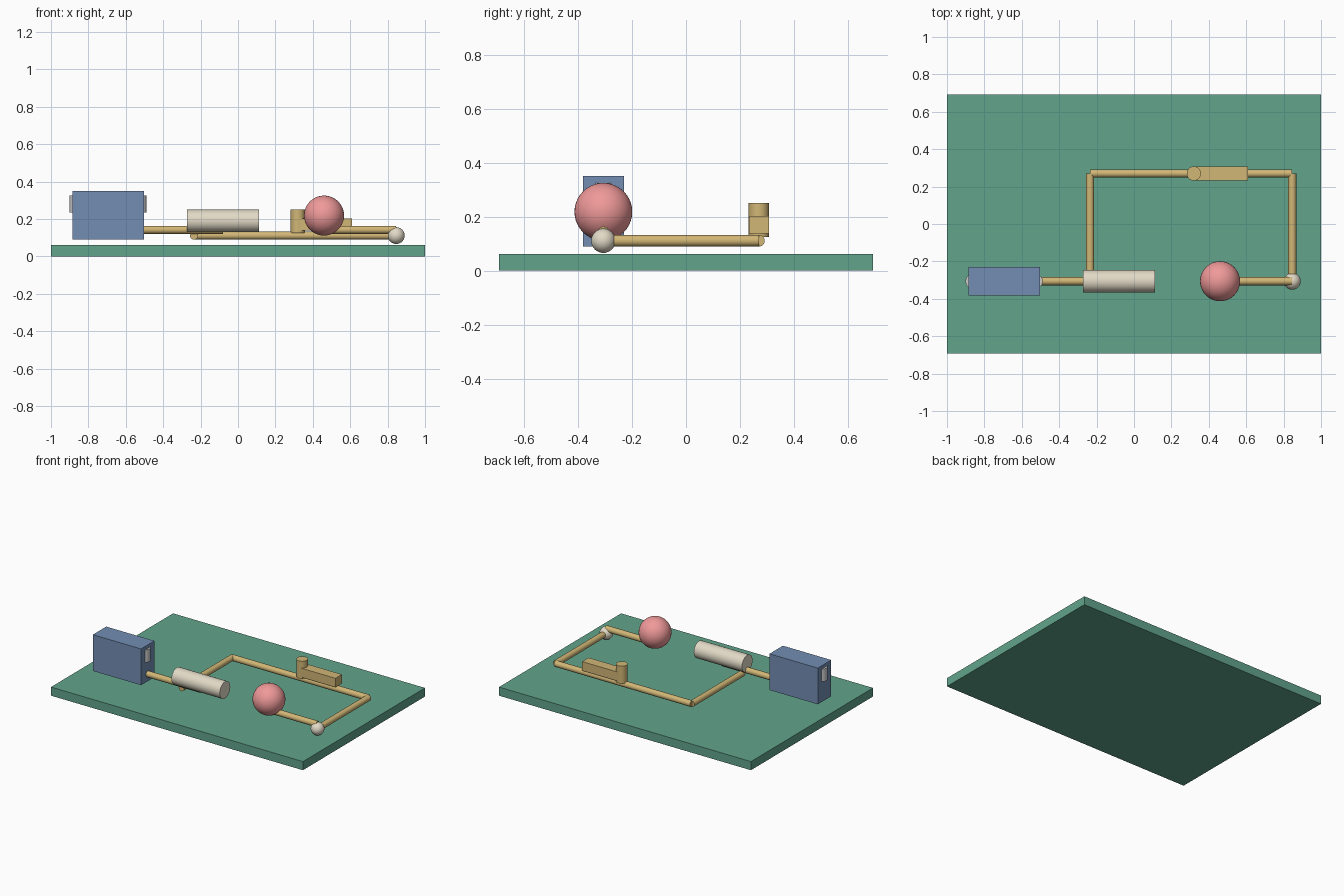
import bpy
from math import radians
from mathutils import Vector

if "Cube" in bpy.data.objects:
    bpy.data.objects.remove(bpy.data.objects["Cube"])


def material(name, rgb):
    m = bpy.data.materials.new(name)
    m.diffuse_color = (*rgb, 1)
    m.use_nodes = True
    m.node_tree.nodes["Principled BSDF"].inputs["Base Color"].default_value = m.diffuse_color
    return m


GREEN = material("board_green", (0.12, 0.37, 0.26))
BLUE = material("casing_blue", (0.17, 0.27, 0.45))
BRASS = material("brass", (0.64, 0.47, 0.18))
CREAM = material("cream", (0.76, 0.70, 0.57))
PINK = material("bulb_pink", (0.87, 0.32, 0.32))


def finish(name, mat):
    o = bpy.context.object
    o.name = name
    if mat:
        o.data.materials.append(mat)
    return o


def box(name, lo, hi, mat):
    lo, hi = Vector(lo), Vector(hi)
    bpy.ops.mesh.primitive_cube_add(size=1, location=(lo + hi) / 2)
    bpy.context.object.scale = hi - lo
    bpy.ops.object.transform_apply(location=False, rotation=False, scale=True)
    return finish(name, mat)


def rod(name, a, b, r, mat=None):
    a, b = Vector(a), Vector(b)
    bpy.ops.mesh.primitive_cylinder_add(
        vertices=32, radius=r, depth=(b - a).length, location=(a + b) / 2,
        rotation=(b - a).to_track_quat('Z', 'Y').to_euler())
    bpy.ops.object.shade_smooth_by_angle(angle=radians(35))
    return finish(name, mat)


def ball(name, c, r, mat):
    bpy.ops.mesh.primitive_uv_sphere_add(segments=40, ring_count=20, radius=r, location=c)
    bpy.ops.object.shade_smooth()
    return finish(name, mat)


Y0, Y1 = -0.306, 0.27      # front and back runs of the circuit
X0, X1 = -0.235, 0.846     # left and right runs
LOW, HIGH, R = 0.111, 0.142, 0.0215

# Board
box("board", (-1, -0.692, 0), (1, 0.692, 0.062), GREEN)

# Battery with an upright grey terminal in each end
box("battery", (-0.885, -0.382, 0.09), (-0.502, -0.23, 0.35), BLUE)
for side, x in (("left", -0.863), ("right", -0.526)):
    rod("battery_terminal_" + side, (x, Y0, 0.235), (x, Y0, 0.325), 0.038)

# Wires
rod("battery_wire", (-0.51, Y0, HIGH), (-0.08, Y0, HIGH), R, BRASS)
rod("left_wire", (X0, Y0, LOW), (X0, Y1, LOW), R, BRASS)
rod("back_wire", (X0, Y1, LOW), (X1, Y1, LOW), R, BRASS)
rod("right_wire", (X1, Y1, LOW), (X1, Y0, LOW), R, BRASS)
rod("bulb_wire", (0.46, Y0, HIGH), (X1, Y0, HIGH), R, BRASS)

# Resistor, bulb and corner joint
rod("resistor", (-0.272, Y0, 0.19), (0.111, Y0, 0.19), 0.06, CREAM)
ball("bulb", (0.46, Y0, 0.218), 0.107, PINK)
ball("corner_joint", (X1, Y0, LOW), 0.045, CREAM)

# Switch: pivot post and lever
rod("switch_post", (0.32, Y1, 0.125), (0.32, Y1, 0.25), 0.038, BRASS)
box("switch_lever", (0.32, Y1 - 0.037, 0.137), (0.61, Y1 + 0.037, 0.202), BRASS)
